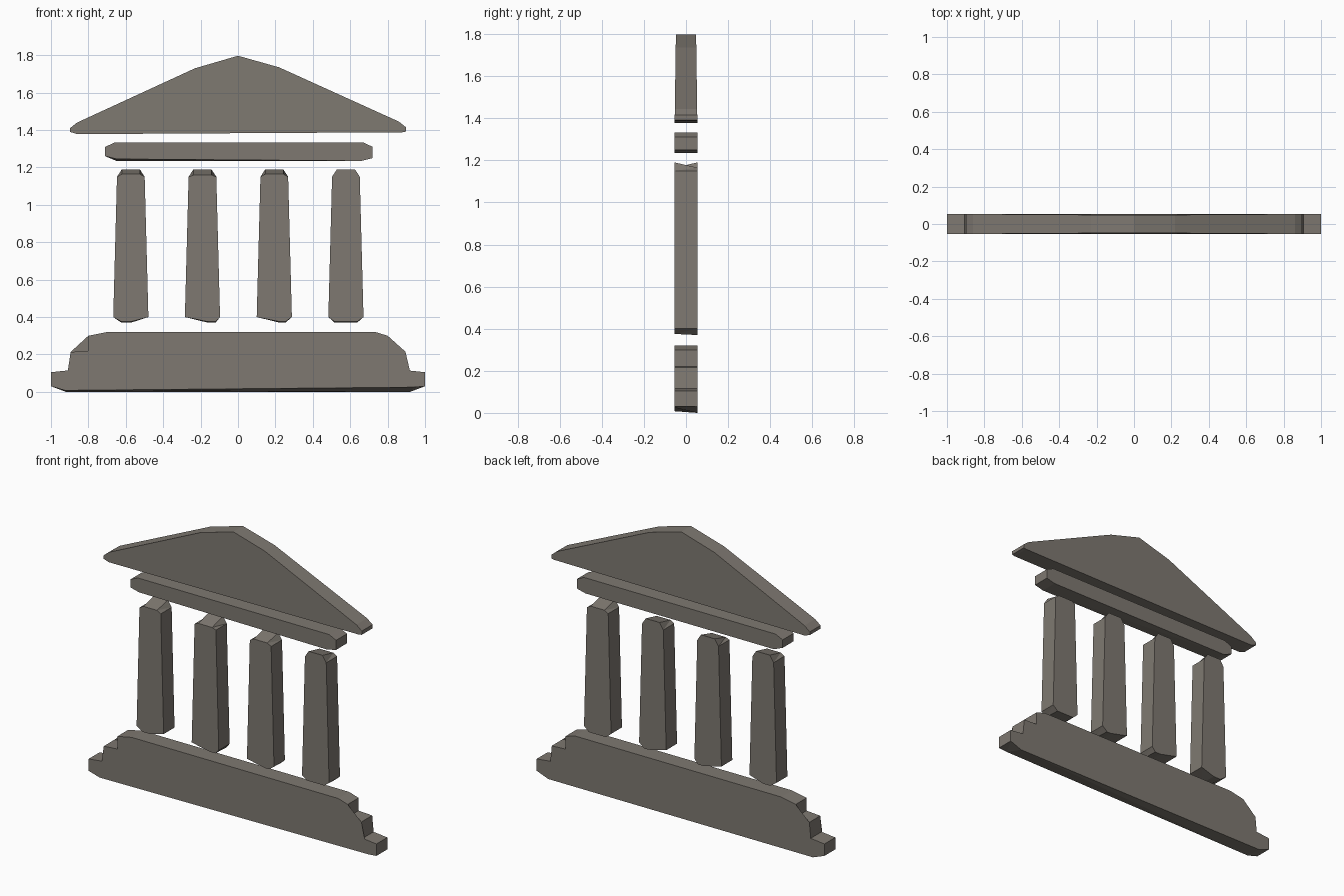
import bpy, bmesh

stone = bpy.data.materials.new("stone")
stone.diffuse_color = (0.21, 0.19, 0.165, 1)
D = 0.054  # half depth


def slab(name, front, back=None, depth=lambda x, z: D):
    """Solid between a front and a back outline (x, z), facets triangulated."""
    back = back or front
    bm = bmesh.new()
    f = [bm.verts.new((x, -depth(x, z), z)) for x, z in front]
    b = [bm.verts.new((x, depth(x, z), z)) for x, z in back]
    bm.faces.new(f)
    bm.faces.new(b[::-1])
    n = len(f)
    for i in range(n):
        j = (i + 1) % n
        bm.faces.new((f[j], f[i], b[i], b[j]))
    bmesh.ops.triangulate(bm, faces=bm.faces[:])
    bmesh.ops.recalc_face_normals(bm, faces=bm.faces[:])
    me = bpy.data.meshes.new(name)
    bm.to_mesh(me)
    bm.free()
    me.materials.append(stone)
    ob = bpy.data.objects.new(name, me)
    bpy.context.collection.objects.link(ob)
    return ob


# stepped base: worn bottom edge on the front right, chamfered corners
upper = [(1, 0.105), (0.905, 0.115), (0.895, 0.215), (0.80, 0.22), (0.80, 0.30),
         (0.735, 0.32), (-0.70, 0.32), (-0.80, 0.30), (-0.80, 0.22),
         (-0.895, 0.213), (-0.905, 0.115), (-1, 0.105)]
slab("stepped_base",
     [(-1, 0.03), (-0.925, 0.008), (0.94, 0.025), (1, 0.03)] + upper,
     [(-1, 0.03), (-0.92, 0), (0.92, 0), (1, 0.03)] + upper)

# four tapered columns: (centre, bottom facet from/to, cap height front/back)
columns = [(-0.573, -0.05, 0.00, 1.165, 1.19),
           (-0.190, 0.03, 0.07, 1.16, 1.19),
           (0.194, 0.03, 0.06, 1.165, 1.19),
           (0.577, -0.06, 0.06, 1.19, 1.165)]
for i, (c, b0, b1, zf, zb) in enumerate(columns):
    def outline(cap, foot):
        return [(c - 0.094, 0.40), (c + b0, foot), (c + b1, foot), (c + 0.094, 0.40),
                (c + 0.074, 1.15), (c + 0.048, cap), (c - 0.048, cap), (c - 0.074, 1.15)]
    slab(f"column_{i + 1}", outline(zf, 0.375), outline(zb, 0.37))

# lintel beam
slab("lintel",
     [(-0.71, 1.26), (-0.65, 1.245), (0.66, 1.235), (0.72, 1.25),
      (0.72, 1.31), (0.67, 1.333), (-0.66, 1.333), (-0.71, 1.31)],
     [(-0.71, 1.26), (-0.65, 1.235), (0.66, 1.235), (0.72, 1.25),
      (0.72, 1.31), (0.67, 1.333), (-0.66, 1.333), (-0.71, 1.31)])

# triangular pediment, slightly thinner towards the top
slab("pediment",
     [(-0.86, 1.378), (0.88, 1.388), (0.898, 1.392), (0.898, 1.415), (0.86, 1.445),
      (0.22, 1.735), (0, 1.797), (-0.23, 1.73), (-0.86, 1.44), (-0.898, 1.41), (-0.898, 1.39)],
     depth=lambda x, z: D - 0.006 * (z - 1.38) / 0.42)
